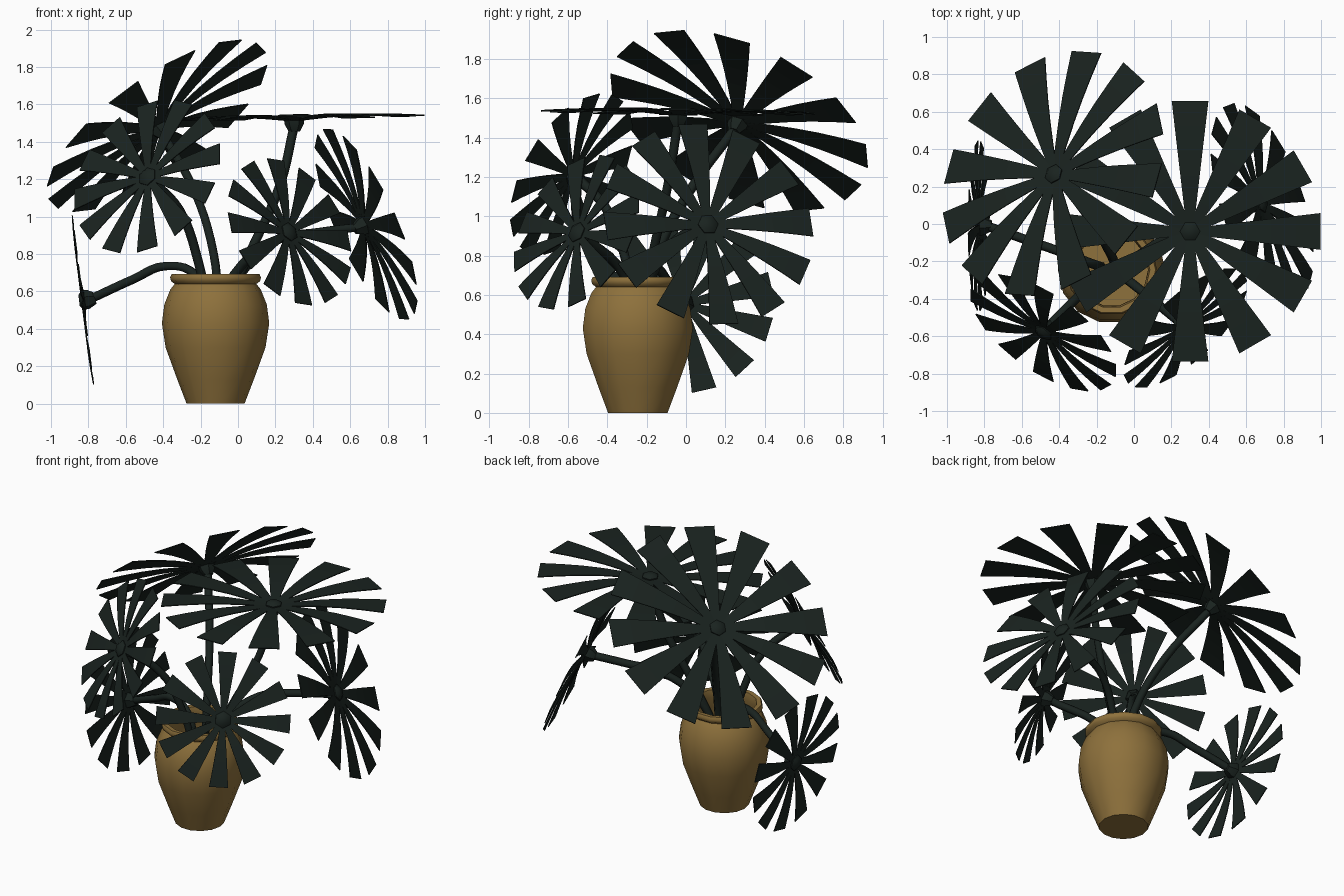
import bpy, bmesh
from math import pi, sin, cos
from mathutils import Vector

if "Cube" in bpy.data.objects:
    bpy.data.objects.remove(bpy.data.objects["Cube"])


def material(name, rgb):
    m = bpy.data.materials.new(name)
    m.diffuse_color = (*rgb, 1)
    m.use_nodes = True
    m.node_tree.nodes["Principled BSDF"].inputs["Base Color"].default_value = m.diffuse_color
    return m


GREEN = material("dark_green", (0.010, 0.0165, 0.0138))
CLAY = material("clay", (0.27, 0.165, 0.045))


def finish(bm, name, mat, smooth=None):
    me = bpy.data.meshes.new(name)
    bm.to_mesh(me)
    bm.free()
    me.materials.append(mat)
    ob = bpy.data.objects.new(name, me)
    bpy.context.collection.objects.link(ob)
    if smooth:
        bpy.ops.object.select_all(action='DESELECT')
        ob.select_set(True)
        bpy.context.view_layer.objects.active = ob
        bpy.ops.object.shade_smooth_by_angle(angle=smooth)
    return ob


def lathe(bm, profile, origin, u, v, n, sides):
    """Revolve (radius, height) points about axis n, capping both ends."""
    rings = []
    for r, h in profile:
        rings.append([bm.verts.new(origin + n * h + (u * cos(a) + v * sin(a)) * r)
                      for a in (2 * pi * k / sides for k in range(sides))])
    for lo, hi in zip(rings, rings[1:]):
        for k in range(sides):
            j = (k + 1) % sides
            bm.faces.new((lo[k], lo[j], hi[j], hi[k]))
    bm.faces.new(rings[0][::-1])
    bm.faces.new(rings[-1])


def frame(normal, ref):
    n = Vector(normal).normalized()
    ref = Vector(ref)
    u = (ref - n * ref.dot(n)).normalized()
    return u, n.cross(u), n


def leaf(name, hub, normal, ref, R, blades=12, rows=5):
    """Fan of wedge blades, gently arched, around a faceted hub."""
    hub = Vector(hub)
    u, v, n = frame(normal, ref)
    bm = bmesh.new()
    for k in range(blades):
        a = 2 * pi * k / blades
        d, s = u * cos(a) + v * sin(a), v * cos(a) - u * sin(a)
        prev = None
        for i in range(rows + 1):
            t = i / rows
            c = hub + d * R * (0.05 + 0.945 * t) + n * R * (0.025 * sin(pi * t) + 0.02 * t)
            w = R * (0.03 + 0.11 * t)
            cur = (bm.verts.new(c - s * w), bm.verts.new(c + s * w))
            if prev:
                bm.faces.new((prev[0], cur[0], cur[1], prev[1]))
            prev = cur
    ob = finish(bm, name + "_blades", GREEN)
    mod = ob.modifiers.new("thickness", 'SOLIDIFY')
    mod.thickness = 0.006
    mod.offset = 0
    bm = bmesh.new()
    lathe(bm, [(0.03, -0.06), (0.052, -0.02), (0.054, 0.012), (0.03, 0.03)],
          hub, u, v, n, 6)
    finish(bm, name + "_hub", GREEN, 0.8)


def stem(name, points, hub, normal):
    hub, n = Vector(hub), Vector(normal).normalized()
    pts = [Vector(p) for p in points] + [hub - n * 0.03]
    cu = bpy.data.curves.new(name, 'CURVE')
    cu.dimensions = '3D'
    cu.bevel_depth = 0.025
    cu.bevel_resolution = 1
    cu.resolution_u = 5
    cu.use_fill_caps = True
    sp = cu.splines.new('BEZIER')
    sp.bezier_points.add(len(pts) - 1)
    for bp, p in zip(sp.bezier_points, pts):
        bp.co = p
        bp.handle_left_type = bp.handle_right_type = 'AUTO'
    cu.materials.append(GREEN)
    bpy.context.collection.objects.link(bpy.data.objects.new(name, cu))


# pot: outer wall, rolled rim, inner wall and floor
bm = bmesh.new()
lathe(bm, [(0.155, 0), (0.205, 0.13), (0.267, 0.30), (0.287, 0.43), (0.274, 0.53),
           (0.242, 0.61), (0.218, 0.64), (0.238, 0.655), (0.243, 0.675),
           (0.235, 0.692), (0.205, 0.69), (0.195, 0.64), (0.225, 0.56), (0.23, 0.5)],
      Vector((-0.12, -0.245, 0)), Vector((1, 0, 0)), Vector((0, 1, 0)),
      Vector((0, 0, 1)), 14)
finish(bm, "pot", CLAY, 0.8)

# leaves: name, hub, facing, one blade direction, radius, stem path from the pot
plants = [
    ("top_leaf", (0.30, -0.04, 1.515), (-0.018, 0.01, 1), (1, 0, 0), 0.70,
     [(-0.08, -0.22, 0.5), (0.06, -0.17, 0.8), (0.225, -0.09, 1.17)]),
    ("back_left_leaf", (-0.425, 0.265, 1.475), (-0.545, 0.36, 0.757),
     (0.17, 0.63, -0.17), 0.70,
     [(-0.10, -0.22, 0.5), (-0.13, -0.15, 0.8), (-0.23, 0.02, 1.13)]),
    ("front_left_leaf", (-0.48, -0.575, 1.21), (-0.52, -0.73, 0.44),
     (0, -0.235, -0.39), 0.455,
     [(-0.16, -0.26, 0.5), (-0.21, -0.30, 0.75), (-0.31, -0.40, 1.03)]),
    ("left_leaf", (-0.82, -0.01, 0.555), (-0.99, 0, -0.125),
     (0.05, 0.1, -0.43), 0.455,
     [(-0.17, -0.23, 0.5), (-0.23, -0.21, 0.69), (-0.39, -0.15, 0.735),
      (-0.56, -0.09, 0.665)]),
    ("right_leaf", (0.675, 0.11, 0.955), (0.87, 0.29, 0.395),
     (-0.168, 0.53, 0.015), 0.555,
     [(-0.08, -0.22, 0.5), (0.02, -0.17, 0.70), (0.20, -0.06, 0.87),
      (0.45, 0.04, 0.92)]),
    ("front_right_leaf", (0.27, -0.55, 0.915), (0.63, -0.66, 0.39),
     (0.075, -0.156, -0.385), 0.425,
     [(-0.08, -0.27, 0.5), (-0.02, -0.31, 0.69)]),
]
for name, hub, normal, ref, R, path in plants:
    leaf(name, hub, normal, ref, R)
    stem(name + "_stem", path, hub, normal)
